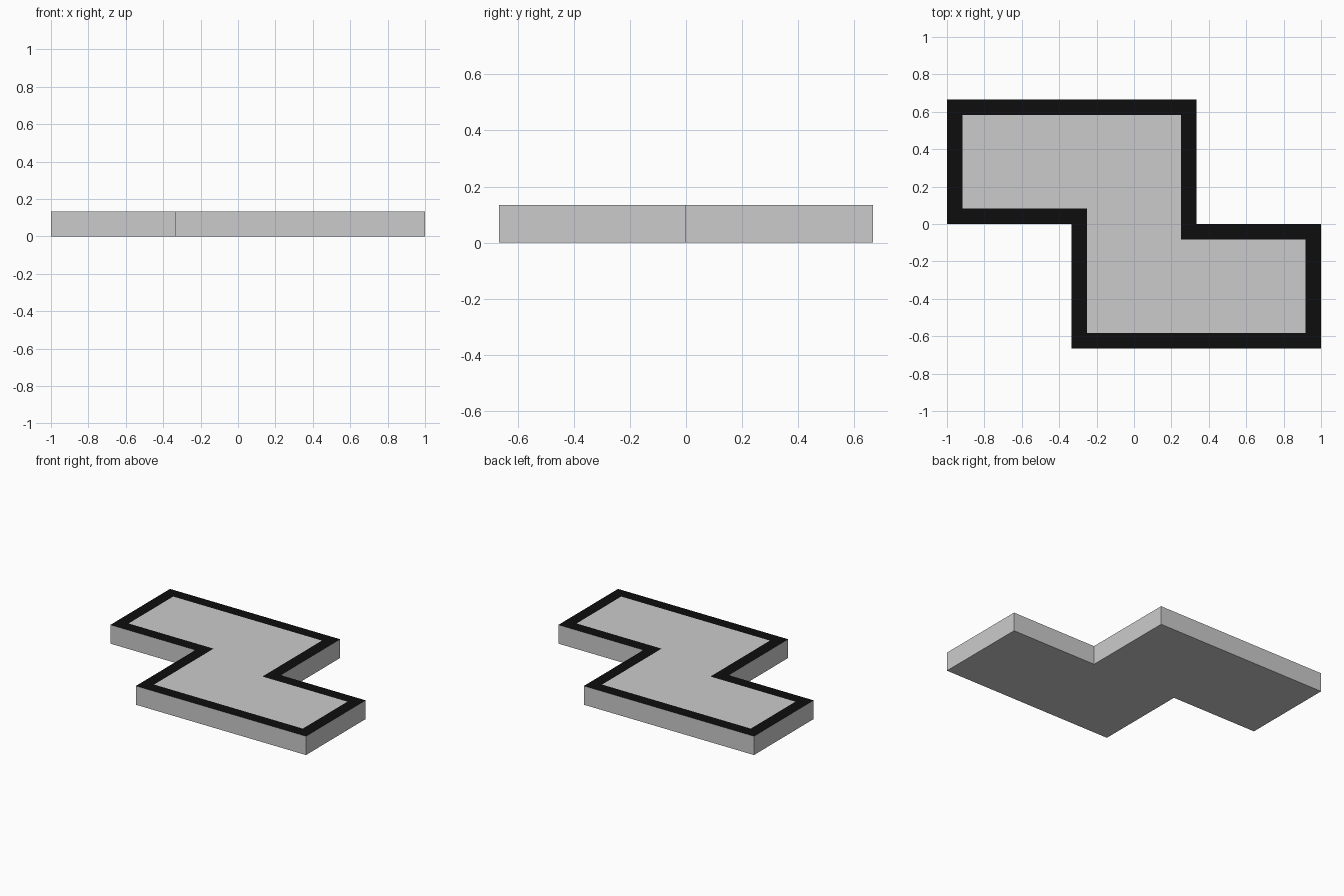
import bpy

if "Cube" in bpy.data.objects:
    bpy.data.objects.remove(bpy.data.objects["Cube"])

H = 2 / 15     # tile thickness
B = 1 / 12     # border width

# Half outline of the stepped tile; the other half is its 180 degree rotation
half = [(-1/3, -2/3), (1, -2/3), (1, 0), (1/3, 0)]
outer = half + [(-x, -y) for x, y in half]
half_in = [(-1/3 + B, -2/3 + B), (1 - B, -2/3 + B), (1 - B, -B), (1/3 - B, -B)]
inner = half_in + [(-x, -y) for x, y in half_in]
n = len(outer)


def ring(a, b):
    """Quads joining two closed loops that start at vertex a and b."""
    return [(a + i, a + (i + 1) % n, b + (i + 1) % n, b + i) for i in range(n)]


def make(name, verts, faces, color=None):
    me = bpy.data.meshes.new(name)
    me.from_pydata(verts, [], faces)
    me.update()
    ob = bpy.data.objects.new(name, me)
    bpy.context.collection.objects.link(ob)
    if color:
        mat = bpy.data.materials.new(name)
        mat.diffuse_color = color
        mat.use_nodes = True
        mat.node_tree.nodes["Principled BSDF"].inputs["Base Color"].default_value = mat.diffuse_color
        me.materials.append(mat)
    return ob


low = [(x, y, 0) for x, y in outer]
top = [(x, y, H) for x, y in outer]
top_in = [(x, y, H) for x, y in inner]

# Tile body: underside, side walls
make("tile_body", low + top, [tuple(reversed(range(n)))] + ring(0, n))

# Grey panel inside the border
make("top_panel", top_in, [tuple(range(n))])

# Black flush border on the top
make("top_border", top + top_in, ring(0, n), (0.004, 0.004, 0.004, 1))
